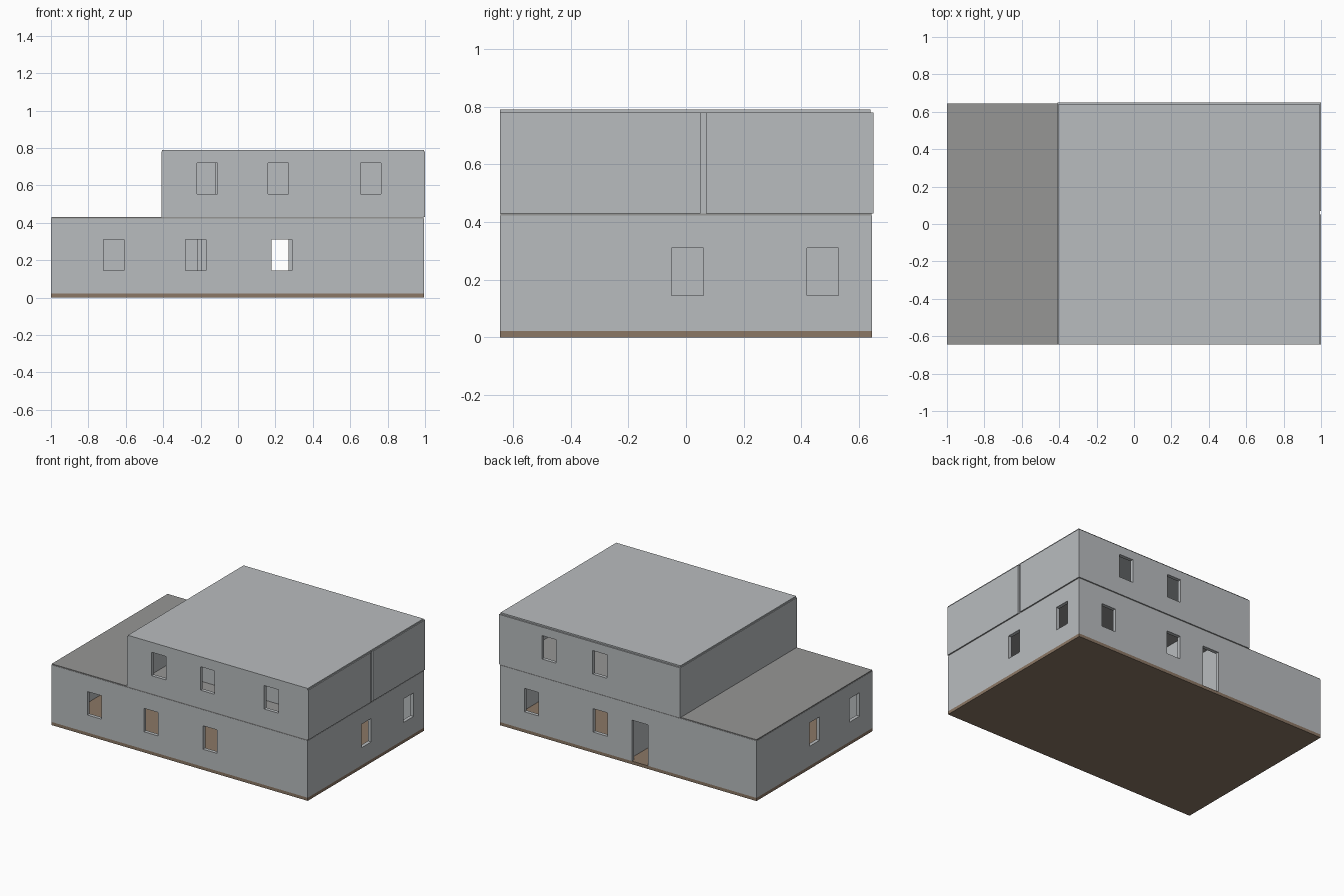
import bpy
import bmesh
from mathutils import Vector

cube = bpy.data.objects.get("Cube")
if cube:
    bpy.data.objects.remove(cube, do_unlink=True)


def material(name, rgb):
    mat = bpy.data.materials.new(name)
    mat.use_nodes = True
    mat.diffuse_color = (*rgb, 1)
    mat.node_tree.nodes["Principled BSDF"].inputs["Base Color"].default_value = (*rgb, 1)
    return mat


WALL = material("pale grey wall", (0.485, 0.507, 0.522))
SLAB = material("concrete grey", (0.305, 0.305, 0.30))
FLOOR = material("brown floor", (0.258, 0.185, 0.13))
THICK = 0.025


def add_object(name, bm, mat):
    mesh = bpy.data.meshes.new(name)
    bm.to_mesh(mesh)
    bm.free()
    obj = bpy.data.objects.new(name, mesh)
    mesh.materials.append(mat)
    bpy.context.collection.objects.link(obj)
    return obj


def box(name, low, high, mat):
    bm = bmesh.new()
    bmesh.ops.create_cube(bm, size=1)
    low, high = Vector(low), Vector(high)
    bmesh.ops.scale(bm, vec=high - low, verts=bm.verts)
    bmesh.ops.translate(bm, vec=(low + high) / 2, verts=bm.verts)
    return add_object(name, bm, mat)


def wall(name, axis, at, start, end, bottom, top, holes=()):
    """Upright panel along an axis, with (start, end, bottom, top) openings."""
    us = sorted({start, end, *(u for h in holes for u in h[:2])})
    zs = sorted({bottom, top, *(z for h in holes for z in h[2:])})
    bm = bmesh.new()
    for u0, u1 in zip(us, us[1:]):
        for z0, z1 in zip(zs, zs[1:]):
            u, z = (u0 + u1) / 2, (z0 + z1) / 2
            if any(h[0] < u < h[1] and h[2] < z < h[3] for h in holes):
                continue
            ring = [(u0, z0), (u1, z0), (u1, z1), (u0, z1)]
            bm.faces.new([bm.verts.new((a, at, b) if axis == "x" else (at, a, b))
                          for a, b in ring])
    bmesh.ops.remove_doubles(bm, verts=bm.verts, dist=0.0005)
    obj = add_object(name, bm, WALL)
    solid = obj.modifiers.new("thickness", "SOLIDIFY")
    solid.thickness = THICK
    solid.offset = 0
    return obj


def windows(starts, bottom, top, width=0.11):
    return [(s, s + width, bottom, top) for s in starts]


H = THICK / 2
LEFT, RIGHT, SIDE = -1.0, 0.994, 0.645

# Ground floor: base, outer walls and partitions
Z0, Z1 = 0.022, 0.423
box("ground_floor", (LEFT, -SIDE, 0), (RIGHT, SIDE, Z0), FLOOR)
wall("lower_front_wall", "x", -SIDE + H, LEFT, RIGHT, Z0, Z1,
     windows((-0.72, -0.28, 0.18), 0.145, 0.31))
wall("lower_back_wall", "x", SIDE - H, LEFT, RIGHT, Z0, Z1,
     windows((0.16, 0.695), 0.145, 0.31) + [(-0.155, -0.03, Z0, 0.31)])
wall("lower_east_wall", "y", RIGHT - H, -SIDE + THICK, SIDE - THICK, Z0, Z1,
     windows((-0.05, 0.42), 0.145, 0.31))
wall("lower_west_wall", "y", LEFT + H, -SIDE + THICK, SIDE - THICK, Z0, Z1,
     windows((-0.055, -0.5), 0.16, 0.325))
wall("lower_partition_west", "y", -0.208, -0.3, SIDE - THICK, Z0, Z1)
wall("lower_partition_middle", "y", 0.012, 0.2, SIDE - THICK, Z0, Z1)

# Slab between the storeys, forming the flat lower roof
box("storey_slab", (LEFT + 0.002, -SIDE + 0.002, 0.41),
    (RIGHT - 0.002, SIDE - 0.002, 0.43), SLAB)

# Upper storey: back and end walls stand slightly proud of the roof
Z2, Z3 = 0.43, 0.78
WEST, EAST, BACK = -0.41, 1.0, 0.65
wall("upper_front_wall", "x", -SIDE + H, WEST, RIGHT, Z2, Z3,
     windows((-0.22, 0.16, 0.655), 0.555, 0.72))
wall("upper_back_wall", "x", BACK - H, WEST, EAST, Z2, Z3,
     windows((0.16, 0.555), 0.555, 0.72))
wall("upper_west_wall", "y", WEST + H, -SIDE + THICK, BACK - THICK, Z2, Z3)
wall("upper_east_wall_front", "y", EAST - H, -SIDE, 0.05, Z2, Z3)
wall("upper_east_wall_rear", "y", EAST - H, 0.07, BACK - THICK, Z2, Z3)

# Partitions; the cross wall closes the narrow slot in the east wall
wall("upper_cross_partition", "x", 0.06, WEST + THICK, EAST - 0.012, Z2, Z3)
wall("upper_front_partition", "x", -0.3, -0.12, EAST - THICK, Z2, Z3)

# Flat upper roof
box("upper_roof", (-0.405, -SIDE, Z3), (RIGHT, 0.64, 0.79), WALL)
